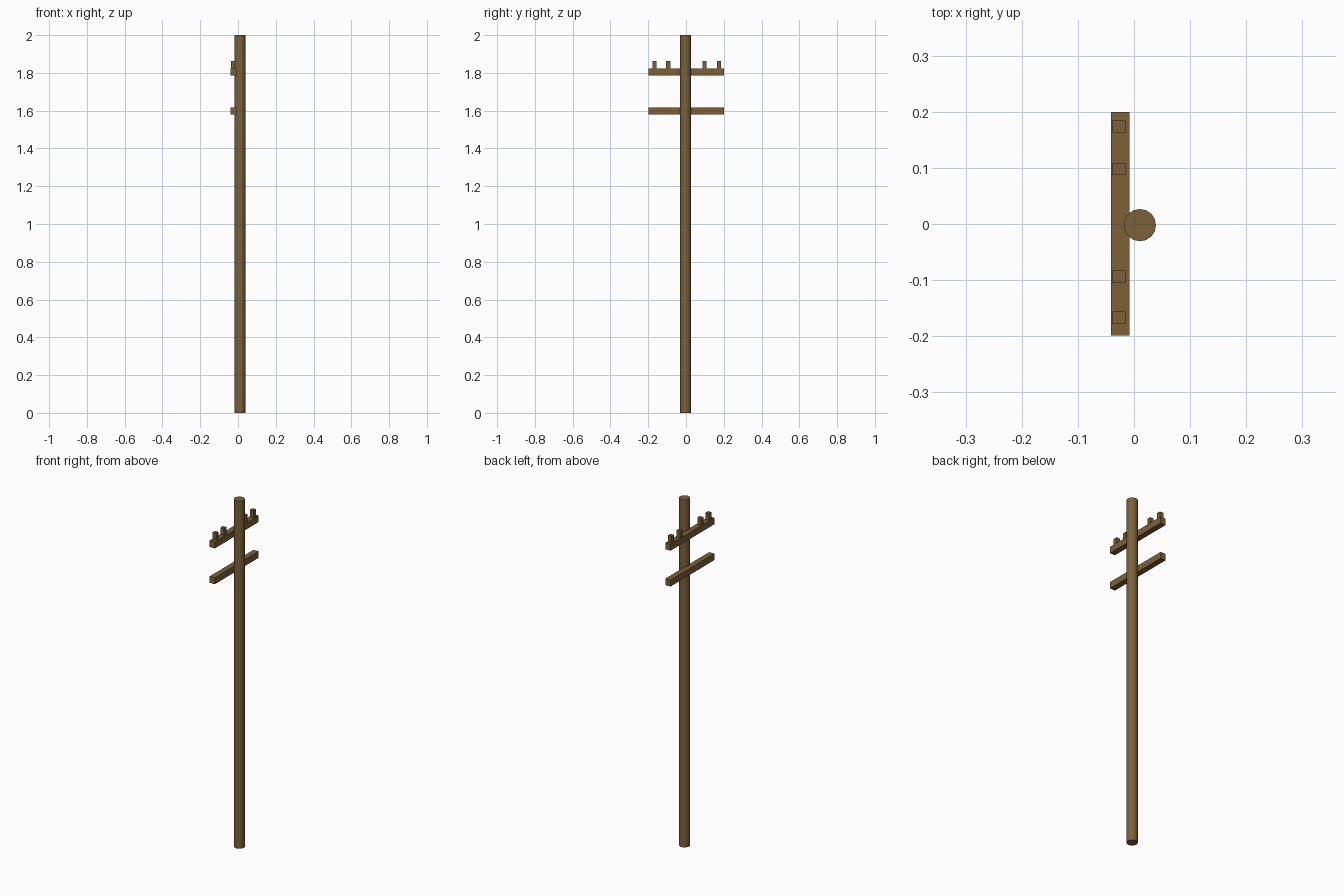
import bpy

if "Cube" in bpy.data.objects:
    bpy.data.objects.remove(bpy.data.objects["Cube"])

wood = bpy.data.materials.new("wood")
wood.diffuse_color = (0.2, 0.12, 0.042, 1)
wood.use_nodes = True
wood.node_tree.nodes["Principled BSDF"].inputs["Base Color"].default_value = wood.diffuse_color


def box(name, x, y, z):
    """Box from (min, max) ranges on each axis."""
    bpy.ops.mesh.primitive_cube_add(size=1, location=[sum(r) / 2 for r in (x, y, z)])
    ob = bpy.context.object
    ob.name = name
    ob.scale = [r[1] - r[0] for r in (x, y, z)]
    bpy.ops.object.transform_apply(location=False, rotation=False, scale=True)
    ob.data.materials.append(wood)
    return ob


# Round pole
bpy.ops.mesh.primitive_cylinder_add(vertices=16, radius=0.0287, depth=2,
                                    location=(0.0105, -0.002, 1))
pole = bpy.context.object
pole.name = "pole"
pole.data.materials.append(wood)
bpy.ops.object.shade_smooth_by_angle()

# Two crossarms let into the left side of the pole
for name, z in (("upper_crossarm", 1.785), ("lower_crossarm", 1.579)):
    box(name, (-0.041, -0.008), (-0.199, 0.2), (z, z + 0.037))

# Insulator pegs on the upper crossarm
for i, y in enumerate((-0.167, -0.094, 0.098, 0.174)):
    box(f"peg_{i + 1}", (-0.038, -0.0155), (y - 0.011, y + 0.011), (1.815, 1.862))
